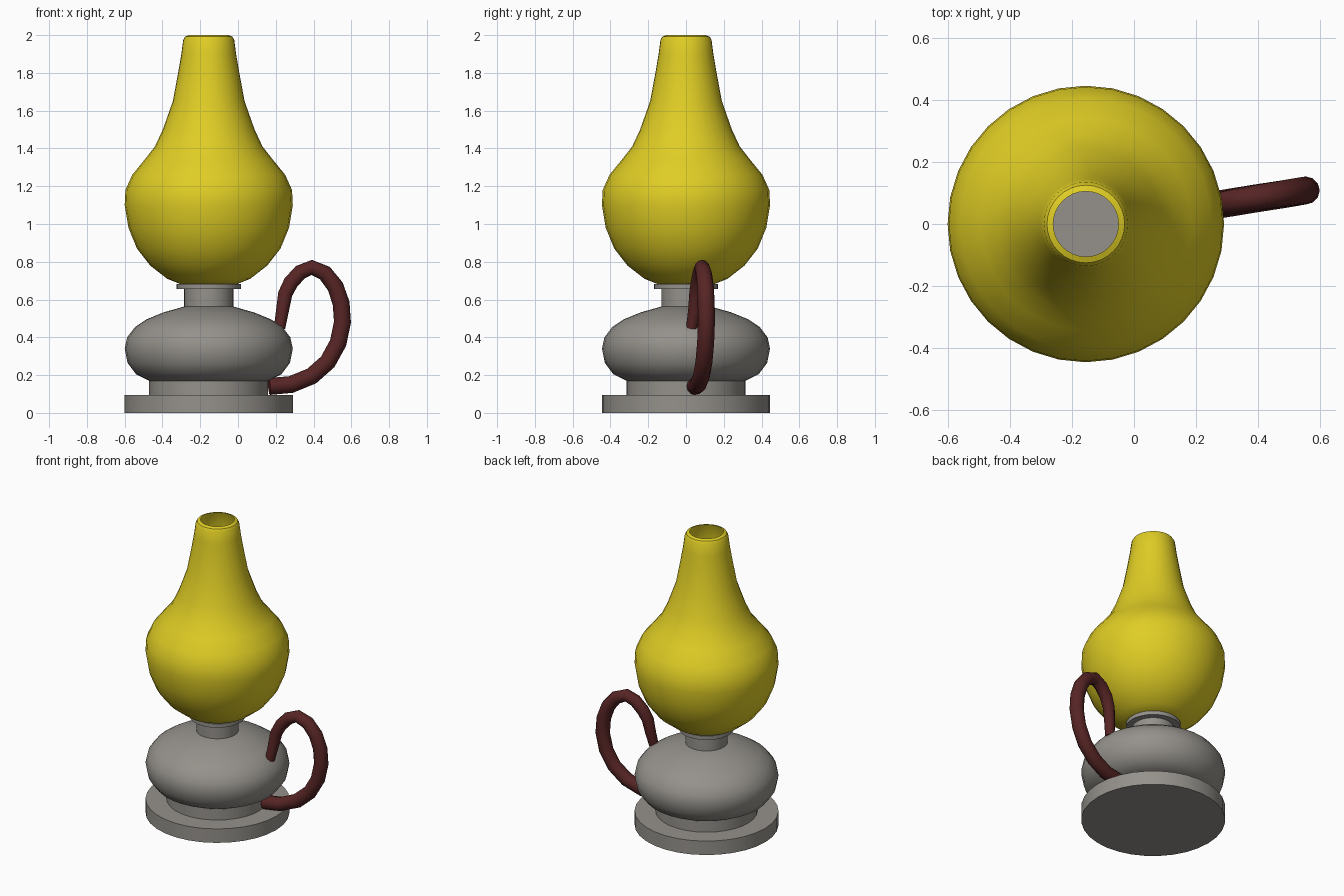
import bpy, bmesh, math
from mathutils import Vector

if "Cube" in bpy.data.objects:
    bpy.data.objects.remove(bpy.data.objects["Cube"], do_unlink=True)

SIDES = 32
AXIS_X = -0.155


def material(name, rgb):
    m = bpy.data.materials.new(name)
    m.use_nodes = True
    m.diffuse_color = (*rgb, 1)
    bsdf = m.node_tree.nodes["Principled BSDF"]
    bsdf.inputs["Base Color"].default_value = (*rgb, 1)
    bsdf.inputs["Roughness"].default_value = 0.6
    return m


yellow = material("yellow_glass", (0.74, 0.61, 0.018))
grey = material("grey_metal", (0.30, 0.285, 0.26))
maroon = material("maroon_handle", (0.095, 0.018, 0.018))


def smooth(obj, degrees):
    bpy.ops.object.select_all(action="DESELECT")
    obj.select_set(True)
    bpy.context.view_layer.objects.active = obj
    bpy.ops.object.shade_smooth_by_angle(angle=math.radians(degrees))


def finish(bm, name, mat, degrees=35):
    mesh = bpy.data.meshes.new(name)
    bm.to_mesh(mesh)
    bm.free()
    mesh.materials.append(mat)
    obj = bpy.data.objects.new(name, mesh)
    bpy.context.collection.objects.link(obj)
    smooth(obj, degrees)
    return obj


def bridge(bm, rings):
    for low, high in zip(rings, rings[1:]):
        n = len(low)
        for i in range(n):
            j = (i + 1) % n
            bm.faces.new((low[i], low[j], high[j], high[i]))


def lathe(name, profile, mat, cap_top=True):
    """Turn a (radius, height) profile around the lamp axis, bottom to top."""
    bm = bmesh.new()
    rings = []
    for r, z in profile:
        angles = [math.tau * i / SIDES for i in range(SIDES)]
        rings.append([bm.verts.new((r * math.cos(a), r * math.sin(a), z)) for a in angles])
    bridge(bm, rings)
    bm.faces.new(rings[0][::-1])
    if cap_top:
        bm.faces.new(rings[-1])
    obj = finish(bm, name, mat)
    obj.location.x = AXIS_X
    return obj


def tube(name, points, mat, sides=12):
    """Sweep a circle along (x, y, z, radius) points."""
    bm = bmesh.new()
    path = [Vector(p[:3]) for p in points]
    rings = []
    for k, p in enumerate(path):
        along = (path[min(k + 1, len(path) - 1)] - path[max(k - 1, 0)]).normalized()
        side = Vector((0, 1, 0))
        side = (side - along * side.dot(along)).normalized()
        up = along.cross(side)
        r = points[k][3]
        rings.append([bm.verts.new(p + r * (side * math.cos(a) + up * math.sin(a)))
                      for a in (math.tau * i / sides for i in range(sides))])
    bridge(bm, rings)
    bm.faces.new(rings[0][::-1])
    bm.faces.new(rings[-1])
    bmesh.ops.recalc_face_normals(bm, faces=bm.faces)
    return finish(bm, name, mat, 50)


# Foot and pedestal
lathe("base_plate", [(0.445, 0), (0.445, 0.095)], grey)
lathe("pedestal", [(0.315, 0.09), (0.315, 0.18)], grey)

# Oil reservoir
lathe("oil_reservoir", [(0.315, 0.17), (0.385, 0.205), (0.43, 0.265), (0.445, 0.34),
                        (0.432, 0.40), (0.39, 0.455), (0.33, 0.495), (0.24, 0.532),
                        (0.13, 0.563)], grey)

# Neck and the collar that carries the glass
lathe("neck", [(0.13, 0.55), (0.13, 0.66)], grey)
lathe("collar", [(0.17, 0.657), (0.17, 0.683)], grey)

# Open-topped glass chimney
lathe("glass_chimney", [(0.15, 0.682), (0.22, 0.71), (0.31, 0.78), (0.38, 0.87),
                        (0.425, 0.98), (0.445, 1.10), (0.441, 1.18), (0.405, 1.26),
                        (0.34, 1.34), (0.285, 1.41), (0.243, 1.50), (0.19, 1.65),
                        (0.162, 1.80), (0.145, 1.90), (0.135, 1.975), (0.125, 1.992),
                        (0.105, 2.0)], yellow, cap_top=False)

# Looped handle, from the reservoir round to the pedestal
tube("handle", [(0.22, 0.03, 0.45, 0.03), (0.235, 0.045, 0.54, 0.034),
                (0.25, 0.055, 0.63, 0.038), (0.28, 0.065, 0.69, 0.04),
                (0.33, 0.075, 0.745, 0.04), (0.39, 0.085, 0.77, 0.04),
                (0.46, 0.095, 0.74, 0.042), (0.515, 0.103, 0.67, 0.044),
                (0.546, 0.107, 0.58, 0.045), (0.553, 0.108, 0.48, 0.045),
                (0.53, 0.104, 0.37, 0.045), (0.475, 0.095, 0.27, 0.045),
                (0.39, 0.082, 0.195, 0.045), (0.28, 0.064, 0.15, 0.045),
                (0.165, 0.048, 0.14, 0.045)], maroon)
